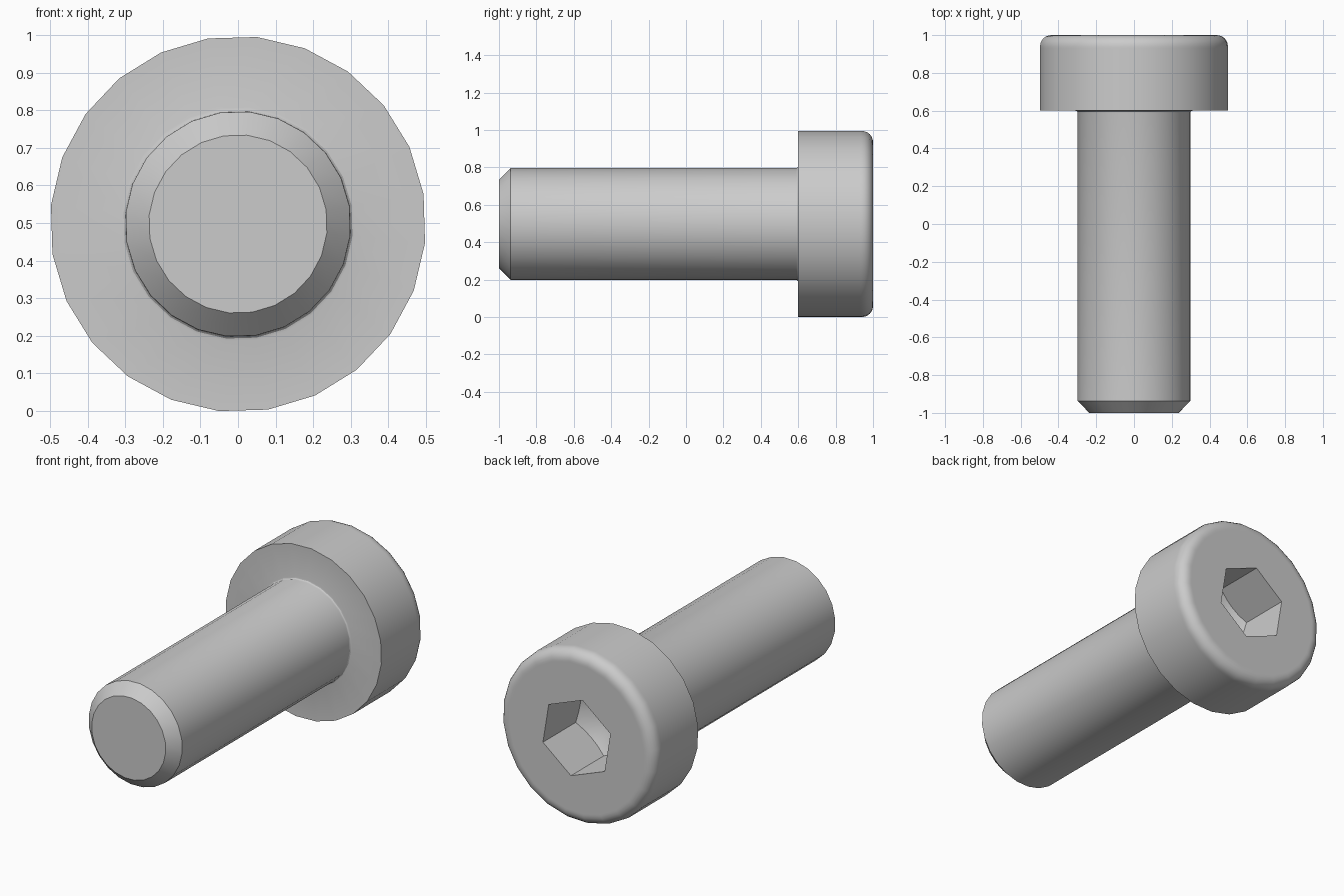
import bpy, bmesh
from math import sin, cos, tan, pi, radians

if "Cube" in bpy.data.objects:
    bpy.data.objects.remove(bpy.data.objects["Cube"], do_unlink=True)

SIDES = 24
TURN = radians(-9.2)      # rotation of the facets about the bolt axis
CENTRE_Z = 0.4974
HEAD_R, SHAFT_R = 0.5, 0.3
ROUND, CHAMFER, FILLET = 0.06, 0.0625, 0.012
HEX_R, HEX_DEPTH = 0.231, 0.3


def point(r, y, angle):
    return (r * sin(angle), y, CENTRE_Z + r * cos(angle))


def angles():
    return [TURN + 2 * pi * i / SIDES for i in range(SIDES)]


def circle(r, y):
    return [point(r, y, a) for a in angles()]


def hexagon(y, cone=0.0):
    """Hexagonal ring; the cone slope pushes the flats deeper than the corners."""
    ring = []
    for a in angles():
        off = (a - TURN) % (pi / 3) - pi / 6
        if abs(abs(off) - pi / 6) < 1e-4:
            off = pi / 6
        r = HEX_R * cos(pi / 6) / cos(off)
        ring.append(point(r, y - (HEX_R - r) * cone, a))
    return ring


def arc(r, y, radius, start, end, steps):
    """Quarter-round profile points around a centre."""
    out = []
    for i in range(steps + 1):
        t = start + (end - start) * i / steps
        out.append((r + radius * cos(t), y + radius * sin(t)))
    return out


# Shaft with chamfered tip, fillet under the head, rounded head rim
profile = [(SHAFT_R - CHAMFER, -1), (SHAFT_R, -1 + CHAMFER)]
profile += arc(SHAFT_R + FILLET, 0.6 - FILLET, FILLET, pi, pi / 2, 3)
profile += [(HEAD_R, 0.6), (HEAD_R, 0.99 - ROUND)]
profile += arc(HEAD_R - ROUND, 1 - ROUND, ROUND, 0, pi / 2, 6)
profile += [(HEAD_R - ROUND - 0.01, 1)]

# Hex socket with a drilled conical floor
slope = tan(radians(30))
rings = [circle(r, y) for r, y in profile]
rings += [hexagon(1), hexagon(1 - HEX_DEPTH, slope)]

bm = bmesh.new()
loops = [[bm.verts.new(p) for p in ring] for ring in rings]
for a, b in zip(loops, loops[1:]):
    for i in range(SIDES):
        j = (i + 1) % SIDES
        bm.faces.new((a[i], a[j], b[j], b[i]))
bm.faces.new(loops[0])
tip = bm.verts.new((0, 1 - HEX_DEPTH - HEX_R * slope, CENTRE_Z))
for i in range(SIDES):
    bm.faces.new((loops[-1][i], loops[-1][(i + 1) % SIDES], tip))
bmesh.ops.recalc_face_normals(bm, faces=bm.faces)

mesh = bpy.data.meshes.new("socket_head_bolt")
bm.to_mesh(mesh)
bm.free()
bolt = bpy.data.objects.new("socket_head_bolt", mesh)
bpy.context.collection.objects.link(bolt)

# Plain grey metal
grey = bpy.data.materials.new("plain_grey")
grey.use_nodes = True
colour = (0.6, 0.6, 0.6, 1)
grey.diffuse_color = colour
grey.node_tree.nodes["Principled BSDF"].inputs["Base Color"].default_value = colour
mesh.materials.append(grey)

bpy.ops.object.select_all(action="DESELECT")
bolt.select_set(True)
bpy.context.view_layer.objects.active = bolt
bpy.ops.object.shade_smooth_by_angle(angle=radians(29))
